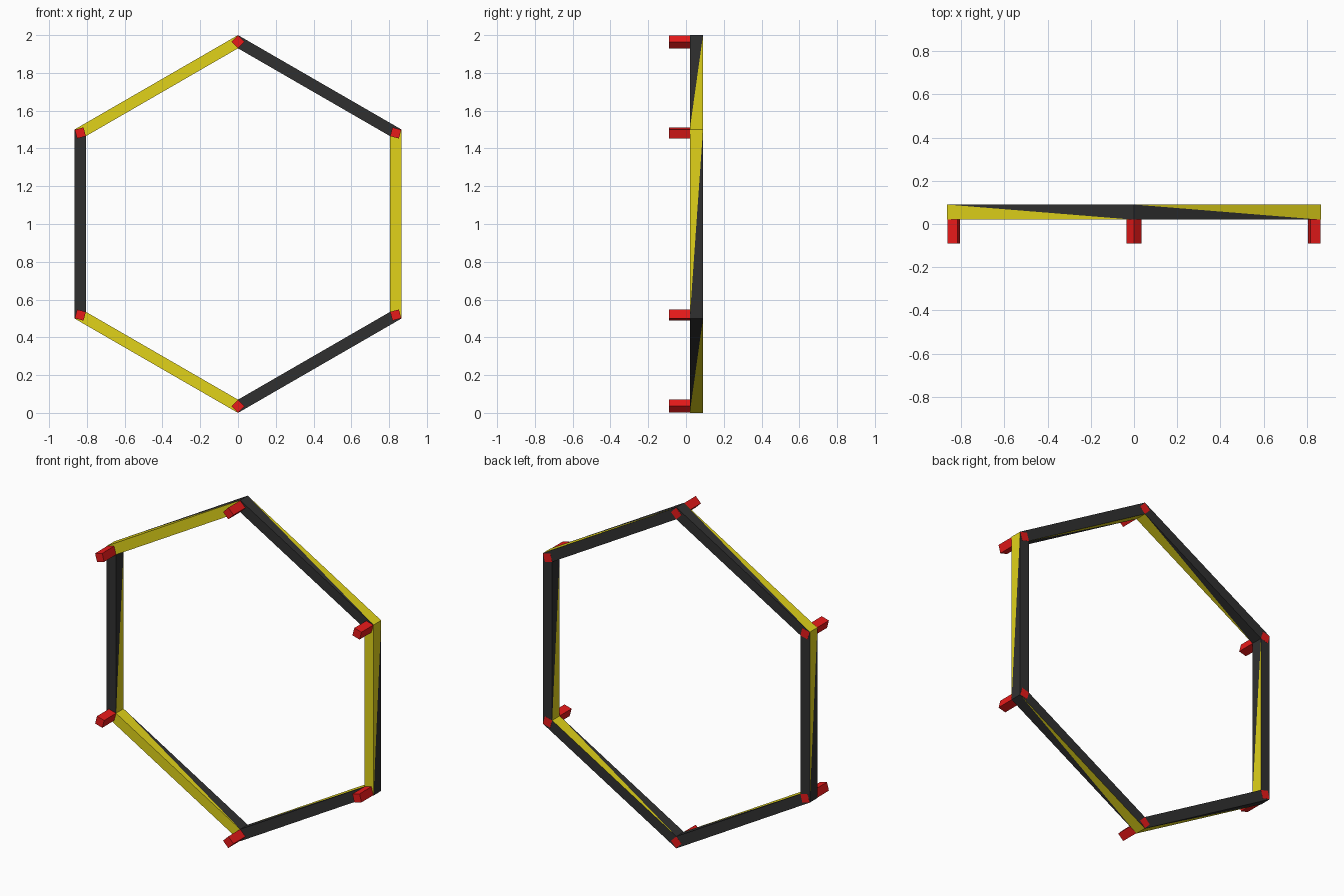
import bpy, bmesh
from math import sin, cos, pi

if "Cube" in bpy.data.objects:
    bpy.data.objects.remove(bpy.data.objects["Cube"])

OUTER, INNER = 1.0, 0.93        # corner radii of the hexagonal ring
FRONT, BACK = 0.02, 0.09        # ring depth along y
PEG_R, PEG_AT = 0.034, 0.964    # peg half diagonal and distance from centre


def material(name, rgb):
    m = bpy.data.materials.new(name)
    m.diffuse_color = (*rgb, 1)
    m.use_nodes = True
    m.node_tree.nodes["Principled BSDF"].inputs["Base Color"].default_value = m.diffuse_color
    return m


dark = material("dark", (0.03, 0.03, 0.03))
yellow = material("yellow", (0.75, 0.65, 0.01))
red = material("red", (0.8, 0.01, 0.01))


def add_object(name, bm, mats):
    bmesh.ops.recalc_face_normals(bm, faces=bm.faces[:])
    mesh = bpy.data.meshes.new(name)
    bm.to_mesh(mesh)
    bm.free()
    for m in mats:
        mesh.materials.append(m)
    ob = bpy.data.objects.new(name, mesh)
    bpy.context.collection.objects.link(ob)
    return ob


# Hexagonal frame: corners run clockwise from the top, seen from the front
bm = bmesh.new()
corners = []
for i in range(6):
    a = i * pi / 3
    corners.append([bm.verts.new((r * sin(a), y, 1 + r * cos(a)))
                    for r, y in ((OUTER, FRONT), (OUTER, BACK),
                                 (INNER, FRONT), (INNER, BACK))])

for i in range(6):
    of1, ob1, if1, ib1 = corners[i]
    of2, ob2, if2, ib2 = corners[(i + 1) % 6]
    front_col = i % 2           # 0 dark, 1 yellow
    side_col = 1 - front_col
    for verts, col in (
        ((of1, of2, if2, if1), front_col),   # front
        ((ob1, ob2, ib2, ib1), 0),           # back, always dark
        ((of1, of2, ob1), front_col),        # outer side, split diagonally
        ((ob1, ob2, of2), side_col),
        ((if1, if2, ib2), front_col),        # inner side, split the other way
        ((ib1, ib2, if1), side_col),
    ):
        bm.faces.new(verts).material_index = col
add_object("hexagon_frame", bm, [dark, yellow])

# Square pegs through each corner, one edge pointing outward
for i in range(6):
    a = i * pi / 3
    bm = bmesh.new()
    rings = []
    for y in (-0.09, BACK + 0.0006):
        rings.append([bm.verts.new((PEG_AT * sin(a) + PEG_R * sin(a + k * pi / 2), y,
                                    1 + PEG_AT * cos(a) + PEG_R * cos(a + k * pi / 2)))
                      for k in range(4)])
    for ring in rings:
        bm.faces.new(ring)
    for k in range(4):
        n = (k + 1) % 4
        bm.faces.new((rings[0][k], rings[0][n], rings[1][n], rings[1][k]))
    add_object(f"corner_peg_{i + 1}", bm, [red])
